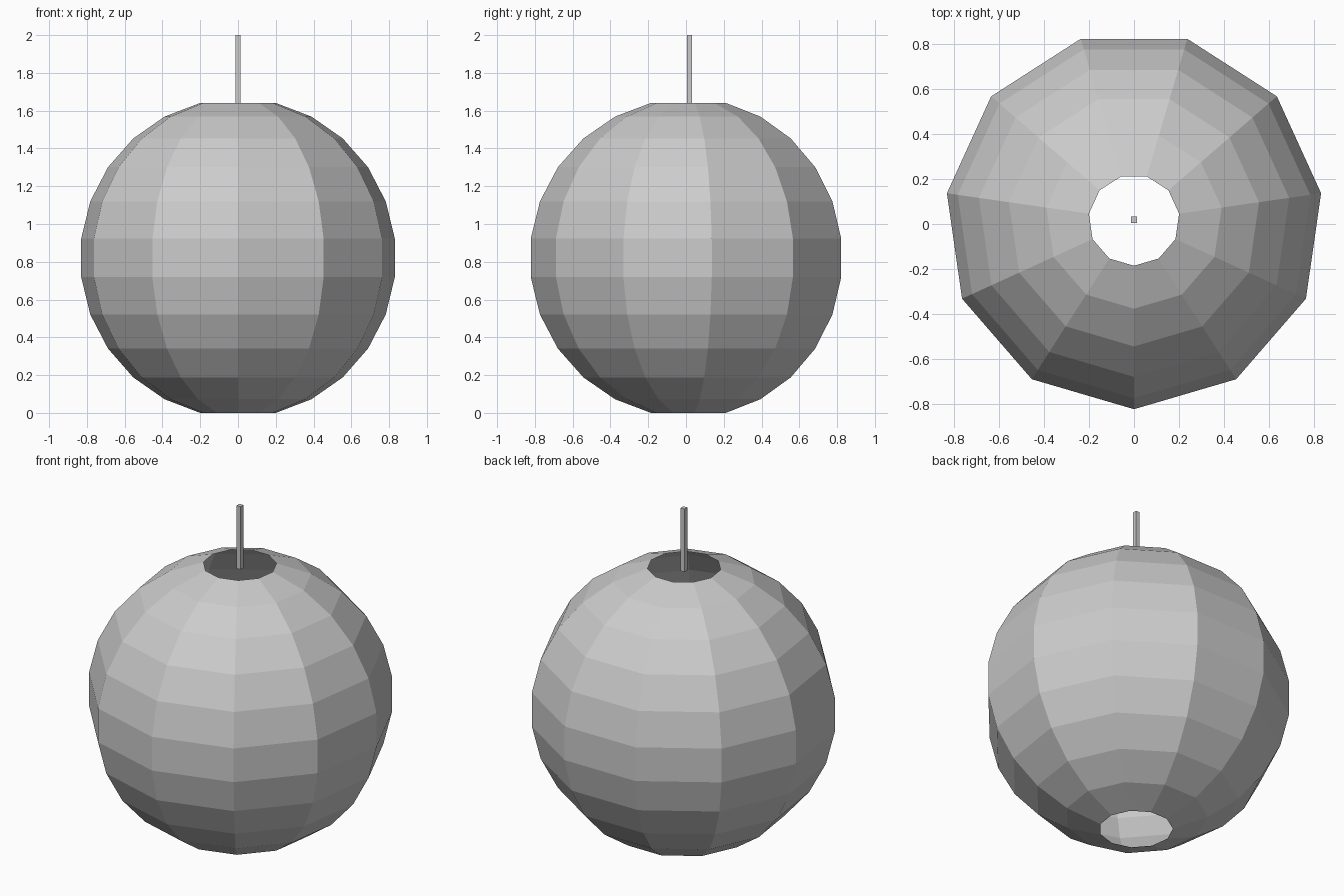
import bpy, bmesh
from math import pi, cos
from mathutils import Matrix, Vector

if "Cube" in bpy.data.objects:
    bpy.data.objects.remove(bpy.data.objects["Cube"])

R, SEG, RINGS = 0.845, 11, 13
CY = 0.017                       # centres the odd-sided globe on y = 0
CZ = R * cos(pi / RINGS)         # bottom opening rests on z = 0


def make_object(name, bm):
    mesh = bpy.data.meshes.new(name)
    bm.to_mesh(mesh)
    bm.free()
    obj = bpy.data.objects.new(name, mesh)
    bpy.context.collection.objects.link(obj)
    return obj


# Paper globe: low-poly sphere with the pole caps removed
bm = bmesh.new()
bmesh.ops.create_uvsphere(bm, u_segments=SEG, v_segments=RINGS, radius=R)
poles = [v for v in bm.verts if abs(v.co.z) > R * 0.99]
bmesh.ops.delete(bm, geom=poles, context='VERTS')
# Turn the globe so that one corner points straight to the front
corner = next(v.co for v in bm.verts if v.co.xy.length > R * 0.95)
turn = corner.xy.angle_signed(Vector((0, -1)))
bm.transform(Matrix.Translation((0, CY, CZ)) @ Matrix.Rotation(-turn, 4, 'Z'))
make_object("lantern_globe", bm)

# Square hanging rod above the top opening
bm = bmesh.new()
bmesh.ops.create_cube(bm, size=1)
bm.transform(Matrix.Translation((0, CY + 0.002, 1.81))
             @ Matrix.Diagonal((0.027, 0.027, 0.38, 1)))
make_object("hanging_rod", bm)
